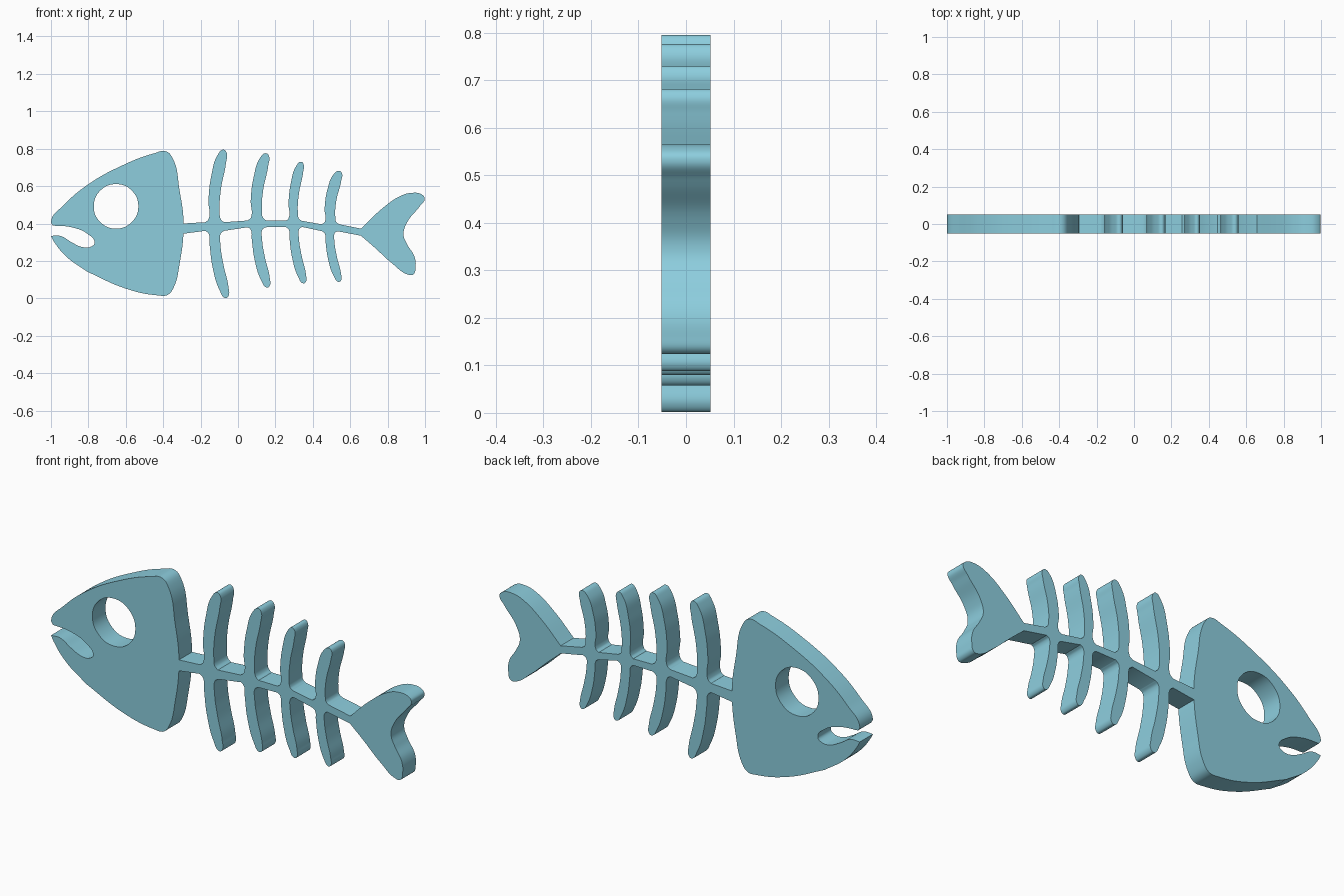
import bpy, bmesh, math
from mathutils import Matrix

cube = bpy.data.objects.get("Cube")
if cube:
    bpy.data.objects.remove(cube, do_unlink=True)

HALF_THICKNESS = 0.052

blue = bpy.data.materials.new("pale_blue")
blue.use_nodes = True
blue.diffuse_color = (0.266, 0.617, 0.73, 1)
blue.node_tree.nodes["Principled BSDF"].inputs["Base Color"].default_value = blue.diffuse_color


def add_loop(curve, points):
    """Closed smooth loop of (x, z) points; a third item marks a corner."""
    spline = curve.splines.new('BEZIER')
    spline.bezier_points.add(len(points) - 1)
    spline.use_cyclic_u = True
    for bp, p in zip(spline.bezier_points, points):
        bp.co = (p[0], p[1], 0)
        kind = 'VECTOR' if len(p) > 2 else 'AUTO'
        bp.handle_left_type = bp.handle_right_type = kind


def slab(name, *loops):
    """Flat upright plate cut to the first loop, with the others as holes."""
    curve = bpy.data.curves.new(name + "_outline", 'CURVE')
    curve.dimensions = '2D'
    curve.fill_mode = 'BOTH'
    curve.extrude = HALF_THICKNESS
    curve.resolution_u = 8
    for loop in loops:
        add_loop(curve, loop)
    helper = bpy.data.objects.new(name + "_outline", curve)
    bpy.context.collection.objects.link(helper)
    bpy.context.view_layer.update()
    graph = bpy.context.evaluated_depsgraph_get()
    mesh = bpy.data.meshes.new_from_object(helper.evaluated_get(graph))
    bpy.data.objects.remove(helper, do_unlink=True)
    mesh.transform(Matrix.Rotation(math.pi / 2, 4, 'X'))

    # Weld the caps to the rim
    bm = bmesh.new()
    bm.from_mesh(mesh)
    bmesh.ops.remove_doubles(bm, verts=bm.verts, dist=0.0002)
    bmesh.ops.recalc_face_normals(bm, faces=bm.faces)
    bm.to_mesh(mesh)
    bm.free()

    mesh.name = name
    mesh.materials.clear()
    mesh.materials.append(blue)
    obj = bpy.data.objects.new(name, mesh)
    bpy.context.collection.objects.link(obj)
    bpy.ops.object.select_all(action='DESELECT')
    obj.select_set(True)
    bpy.context.view_layer.objects.active = obj
    bpy.ops.object.shade_smooth_by_angle(angle=math.radians(35))
    return obj


CORNER = True

# Head: brow, gill edge, chin, then the open mouth
head = [
    (-1, .41), (-.93, .5), (-.8, .61), (-.62, .71), (-.45, .775), (-.385, .786),
    (-.35, .75), (-.313, .58), (-.291, .4), (-.313, .18), (-.345, .056),
    (-.377, .018), (-.43, .016), (-.6, .052), (-.805, .142, CORNER),
    (-.92, .225), (-.985, .305), (-1, .334, CORNER), (-.95, .334),
    (-.89, .3), (-.835, .275), (-.79, .275), (-.767, .297), (-.805, .345),
    (-.89, .38), (-.99, .389, CORNER),
]
eye = [(-.652 + .119 * math.cos(i * math.pi / 4), .492 + .119 * math.sin(i * math.pi / 4))
       for i in range(8)]
slab("head", head, eye)

# Rib templates: sideways offset and fraction of the length from the spine
UPPER_RIB = [(-.017, 0, CORNER), (0, .04), (0, .3), (.016, .65), (.05, .93), (.08, 1),
             (.097, .96), (.094, .82), (.066, .44), (.06, .15), (.066, .04), (.083, 0, CORNER)]
LOWER_RIB = [(.083, 0, CORNER), (.066, .04), (.064, .2), (.08, .5), (.107, .84), (.107, .97),
             (.091, 1), (.059, .88), (.022, .54), (.006, .2), (0, .04), (-.017, 0, CORNER)]


def rib(template, x, root, tip, scale):
    return [(x + p[0] * scale, root + p[1] * (tip - root), *p[2:]) for p in template]


# Each rib: x, upper root, upper tip, upper scale, lower root, lower tip, lower scale
ribs = [
    (-.158, .407, .795, 1, .361, .002, 1),
    (.068, .416, .776, 1, .38, .058, .95),
    (.27, .415, .73, .83, .382, .08, .87),
    (.463, .396, .682, .95, .359, .088, .82),
]

# Spine with ribs: along the top to the tail, back along the underside
skeleton = [(-.296, .4, CORNER)]
for x, root, tip, scale, *_ in ribs:
    skeleton += rib(UPPER_RIB, x, root, tip, scale)
skeleton += [(.662, .372, CORNER), (.662, .334, CORNER)]
for x, *_, root, tip, scale in reversed(ribs):
    skeleton += rib(LOWER_RIB, x, root, tip, scale)
skeleton.append((-.296, .345, CORNER))
slab("spine_and_ribs", skeleton)

# Forked tail fin
tail = [
    (.658, .372, CORNER), (.767, .477), (.864, .545), (.928, .564), (.981, .556),
    (.998, .535), (.97, .49), (.906, .409), (.885, .34), (.906, .286),
    (.944, .222), (.949, .163), (.938, .128), (.912, .126), (.826, .185),
    (.73, .272), (.658, .334, CORNER),
]
slab("tail_fin", tail)
